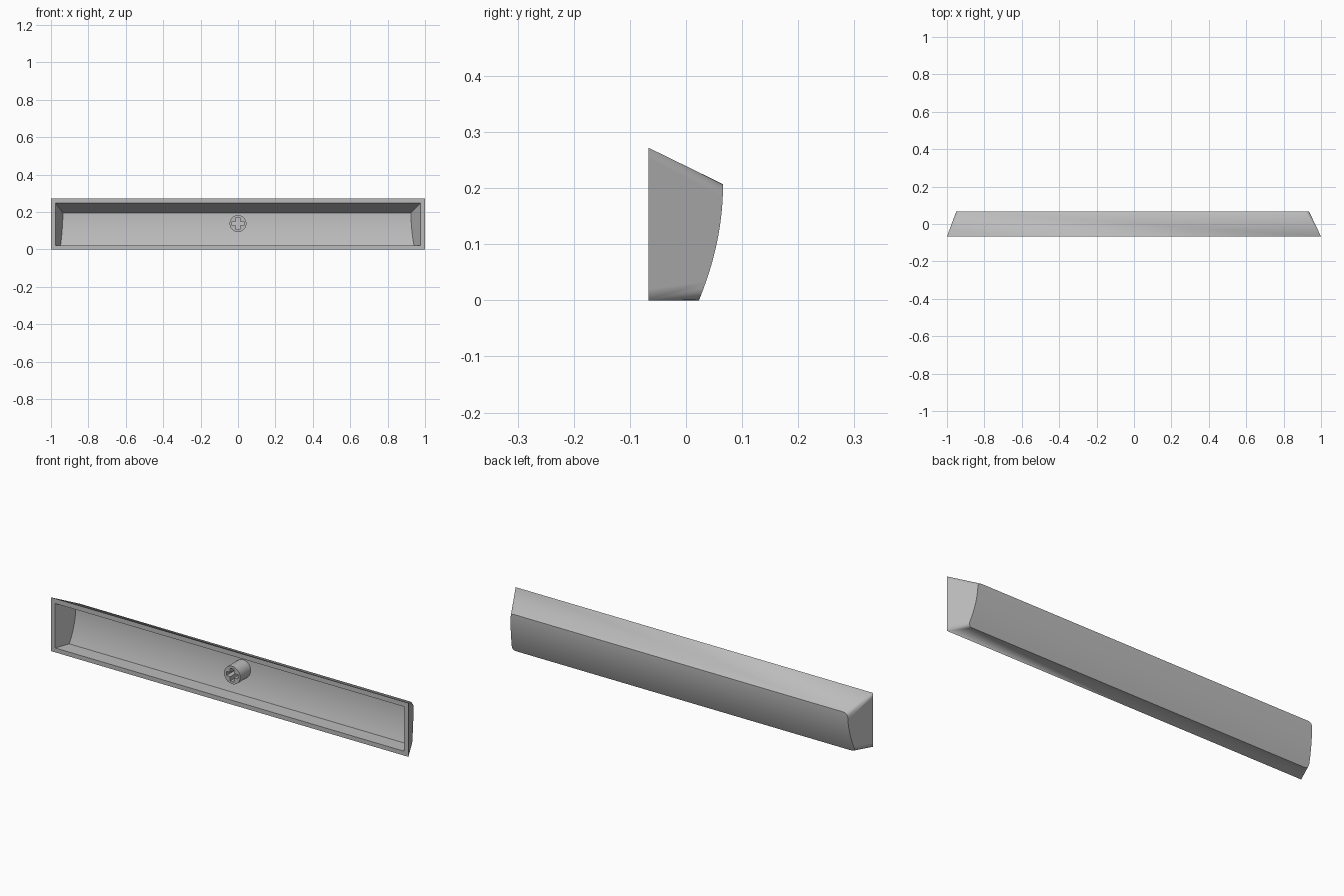
import bpy, bmesh, math

cube = bpy.data.objects.get("Cube")
if cube:
    bpy.data.objects.remove(cube)

GREY = (0.5, 0.5, 0.5, 1)
mat = bpy.data.materials.new("grey plastic")
mat.use_nodes = True
mat.diffuse_color = GREY
mat.node_tree.nodes["Principled BSDF"].inputs["Base Color"].default_value = GREY

FRONT = -0.067
ARC, ROWS = 5, 14


def crown(z):
    """Curved back surface, bending forward towards the bottom."""
    return 0.066 - 0.043 * ((0.207 - z) / 0.207) ** 2


def ring(half, z0, z1, radius, depth):
    """Closed outline: right side upwards, then left side downwards."""
    quarter = [math.pi / 2 * k / ARC for k in range(ARC + 1)]
    side = [(radius * (1 - math.sin(a)), z0 + radius * (1 - math.cos(a))) for a in quarter]
    low, high = z0 + radius, z1 - radius
    side += [(0, low + (high - low) * k / ROWS) for k in range(1, ROWS)]
    side += [(radius * (1 - math.sin(a)), z1 - radius * (1 - math.cos(a))) for a in reversed(quarter)]
    right, left = [], []
    for inset, z in side:
        y = depth(z)
        right.append((half - 0.48 * (y - FRONT) - inset, y, z))
        left.append((-half + 0.37 * (y - FRONT) + inset, y, z))
    return right + left[::-1]


# Hollow cap: inner crown, inner rim, outer rim, outer crown
rim = lambda z: FRONT
rings = [
    ring(0.976, 0.022, 0.196, 0, lambda z: crown(z) - 0.025),
    ring(0.976, 0.022, 0.247, 0, rim),
    ring(1.0, 0, 0.272, 0, rim),
    ring(1.0, 0, 0.207, 0.022, crown),
]
bm = bmesh.new()
loops = [[bm.verts.new(p) for p in r] for r in rings]
n = len(loops[0])
for a, b in zip(loops, loops[1:]):
    for i in range(n):
        j = (i + 1) % n
        bm.faces.new((a[i], a[j], b[j], b[i]))
for loop in (loops[0], loops[-1]):
    for i in range(n // 2 - 1):
        bm.faces.new((loop[i], loop[i + 1], loop[n - 2 - i], loop[n - 1 - i]))
bmesh.ops.remove_doubles(bm, verts=bm.verts, dist=0.0002)
bmesh.ops.recalc_face_normals(bm, faces=bm.faces)
mesh = bpy.data.meshes.new("key_cap_shell")
bm.to_mesh(mesh)
bm.free()
shell = bpy.data.objects.new("key_cap_shell", mesh)
bpy.context.collection.objects.link(shell)

# Round mounting stem with a cross-shaped socket
curve = bpy.data.curves.new("mounting_stem", "CURVE")
curve.dimensions = "2D"
curve.fill_mode = "BOTH"
curve.extrude = 0.047


def outline(points):
    spline = curve.splines.new("POLY")
    spline.points.add(len(points) - 1)
    for p, (x, y) in zip(spline.points, points):
        p.co = (x, y, 0, 1)
    spline.use_cyclic_u = True


outline([(0.045 * math.cos(math.tau * k / 40), 0.045 * math.sin(math.tau * k / 40)) for k in range(40)])
w, l = 0.0105, 0.032
corner = [(l, -w), (l, w), (w, w)]
cross = []
for c, s in ((1, 0), (0, 1), (-1, 0), (0, -1)):
    cross += [(x * c - y * s, x * s + y * c) for x, y in corner]
outline(cross)

stem = bpy.data.objects.new("mounting_stem", curve)
bpy.context.collection.objects.link(stem)
stem.location = (0, 0, 0.138)
stem.rotation_euler = (math.pi / 2, 0, 0)
bpy.ops.object.select_all(action="DESELECT")
stem.select_set(True)
bpy.context.view_layer.objects.active = stem
bpy.ops.object.convert(target="MESH")
stem = bpy.context.view_layer.objects.active

# Shared finish
for obj in (shell, stem):
    obj.data.materials.clear()
    obj.data.materials.append(mat)
    bpy.ops.object.select_all(action="DESELECT")
    obj.select_set(True)
    bpy.context.view_layer.objects.active = obj
    bpy.ops.object.shade_smooth_by_angle(angle=math.radians(30))
